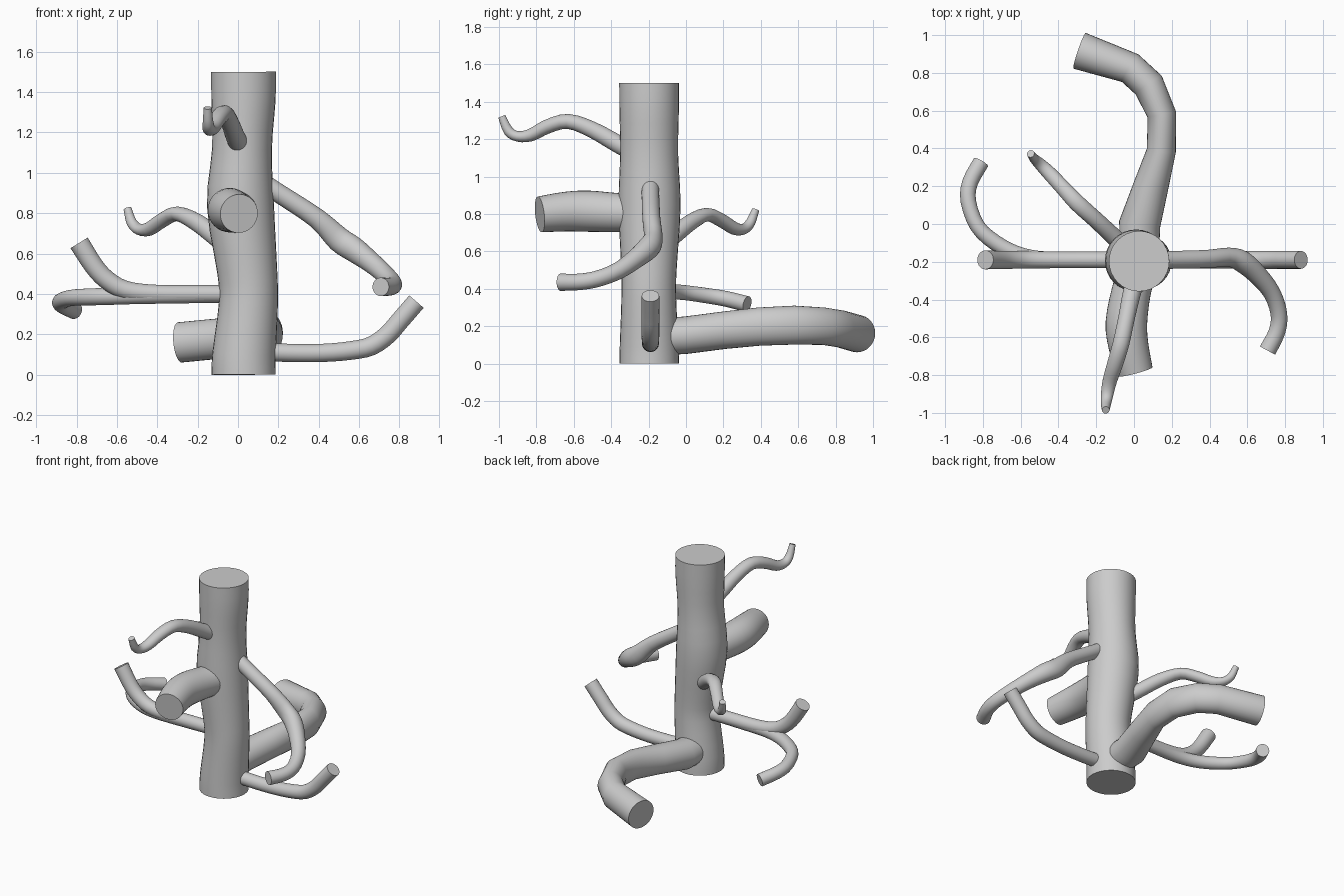
import bpy, bmesh, math
from mathutils import Vector

SIDES = 32


def catmull(keys, steps):
    """Smooth a list of key tuples (x, y, z, r_side, r_up)."""
    k = [Vector(p) for p in keys]
    k = [2 * k[0] - k[1]] + k + [2 * k[-1] - k[-2]]
    out = []
    for i in range(1, len(k) - 2):
        a, b, c, d = k[i - 1:i + 3]
        for s in range(steps):
            t = s / steps
            out.append(0.5 * (2 * b + (c - a) * t + (2 * a - 5 * b + 4 * c - d) * t * t
                              + (3 * b - a - 3 * c + d) * t ** 3))
    out.append(k[-2])
    return out


def limb(name, keys, steps=3, ref=(0, 0, 1)):
    """Capped tube swept along keys; each key is x, y, z, radius[, vertical radius]."""
    pts = catmull([p if len(p) == 5 else (*p, p[3]) for p in keys], steps)
    pos = [Vector(p[:3]) for p in pts]
    bm = bmesh.new()
    rings = []
    for i, p in enumerate(pts):
        a, b = pos[max(i - 1, 0)], pos[min(i + 1, len(pos) - 1)]
        if 0 < i < len(pos) - 1:
            tan = (pos[i] - a).normalized() + (b - pos[i]).normalized()
        else:
            tan = b - a
        tan.normalize()
        side = tan.cross(Vector(ref)).normalized()
        up = side.cross(tan)
        rings.append([bm.verts.new(pos[i] + side * p[3] * math.cos(w) + up * p[4] * math.sin(w))
                      for w in (2 * math.pi * j / SIDES for j in range(SIDES))])
    for r, s in zip(rings, rings[1:]):
        for j in range(SIDES):
            n = (j + 1) % SIDES
            bm.faces.new((r[j], r[n], s[n], s[j]))
    bm.faces.new(rings[0])
    bm.faces.new(rings[-1])
    bmesh.ops.recalc_face_normals(bm, faces=bm.faces)
    me = bpy.data.meshes.new(name)
    bm.to_mesh(me)
    bm.free()
    ob = bpy.data.objects.new(name, me)
    bpy.context.collection.objects.link(ob)
    bpy.ops.object.select_all(action='DESELECT')
    ob.select_set(True)
    bpy.context.view_layer.objects.active = ob
    bpy.ops.object.shade_smooth_by_angle(angle=math.radians(40))
    return ob


# Wavy trunk
limb("trunk", [(.028, -.197, 0, .159), (.03, -.197, .1, .157), (.052, -.199, .36, .146),
               (.045, -.198, .52, .149), (.012, -.195, .84, .166), (.02, -.197, 1.12, .148, .155),
               (.027, -.197, 1.36, .159), (.027, -.197, 1.5, .16)], ref=(0, 1, 0))

# Thick branches: hooked one at the back, stub at the front
limb("thick_back_branch", [(.03, -.2, .14, .1), (.03, 0, .152, .11, .1), (.09, .2, .178, .093, .1),
                           (.145, .39, .198, .077, .102), (.147, .58, .206, .077, .104),
                           (.078, .735, .2, .085, .1), (-.02, .825, .186, .085, .1),
                           (-.288, .917, .16, .1)], steps=1)
limb("thick_front_branch", [(.03, -.2, .805, .1), (-.015, -.36, .807, .104), (-.04, -.52, .815, .11),
                            (-.03, -.64, .813, .106), (.005, -.782, .798, .096)])

# Thin squiggly twigs
limb("upper_front_twig", [(.03, -.22, 1.1, .05), (-.01, -.36, 1.172, .048), (-.04, -.5, 1.25, .044),
                          (-.068, -.63, 1.295, .044, .04), (-.1, -.74, 1.268, .042, .038),
                          (-.128, -.83, 1.222, .038, .034), (-.142, -.9, 1.215, .033, .028),
                          (-.148, -.95, 1.245, .027), (-.15, -.985, 1.322, .02)])
limb("back_left_twig", [(0, -.17, .6, .048), (-.11, -.065, .683, .046), (-.2, .02, .752, .044),
                        (-.3, .11, .797, .044, .036), (-.375, .19, .765, .04, .036),
                        (-.44, .26, .722, .038, .034), (-.49, .31, .72, .033, .028),
                        (-.527, .345, .755, .026), (-.547, .372, .822, .02)])

# Left branch: shared stem, one arm rising and one curling back
limb("left_rising_branch", [(0, -.19, .4, .044), (-.2, -.19, .4, .044), (-.42, -.19, .402, .044),
                            (-.56, -.19, .42, .046), (-.65, -.19, .47, .047),
                            (-.715, -.19, .54, .048), (-.787, -.19, .653, .05)])
limb("left_curling_branch", [(0, -.19, .4, .042), (-.3, -.19, .395, .042), (-.5, -.185, .392, .042),
                             (-.63, -.155, .388, .042), (-.74, -.095, .385, .042),
                             (-.83, -.01, .38, .04), (-.877, .12, .362, .041),
                             (-.868, .22, .345, .042), (-.81, .327, .318, .043)])

# Right branches
limb("lower_right_branch", [(.1, -.19, .115, .045), (.25, -.19, .108, .045), (.42, -.19, .108, .045),
                            (.56, -.19, .12, .046), (.66, -.19, .142, .047), (.74, -.19, .197, .047),
                            (.8, -.19, .265, .047), (.884, -.19, .362, .047)])
limb("upper_right_branch", [(.08, -.19, .98, .045), (.2, -.19, .9, .047), (.39, -.185, .775, .048, .05),
                            (.5, -.175, .67, .05, .062), (.575, -.2, .62, .058, .062),
                            (.655, -.27, .56, .052), (.73, -.365, .495, .046),
                            (.767, -.475, .453, .044), (.757, -.57, .437, .044),
                            (.707, -.67, .435, .046)])
